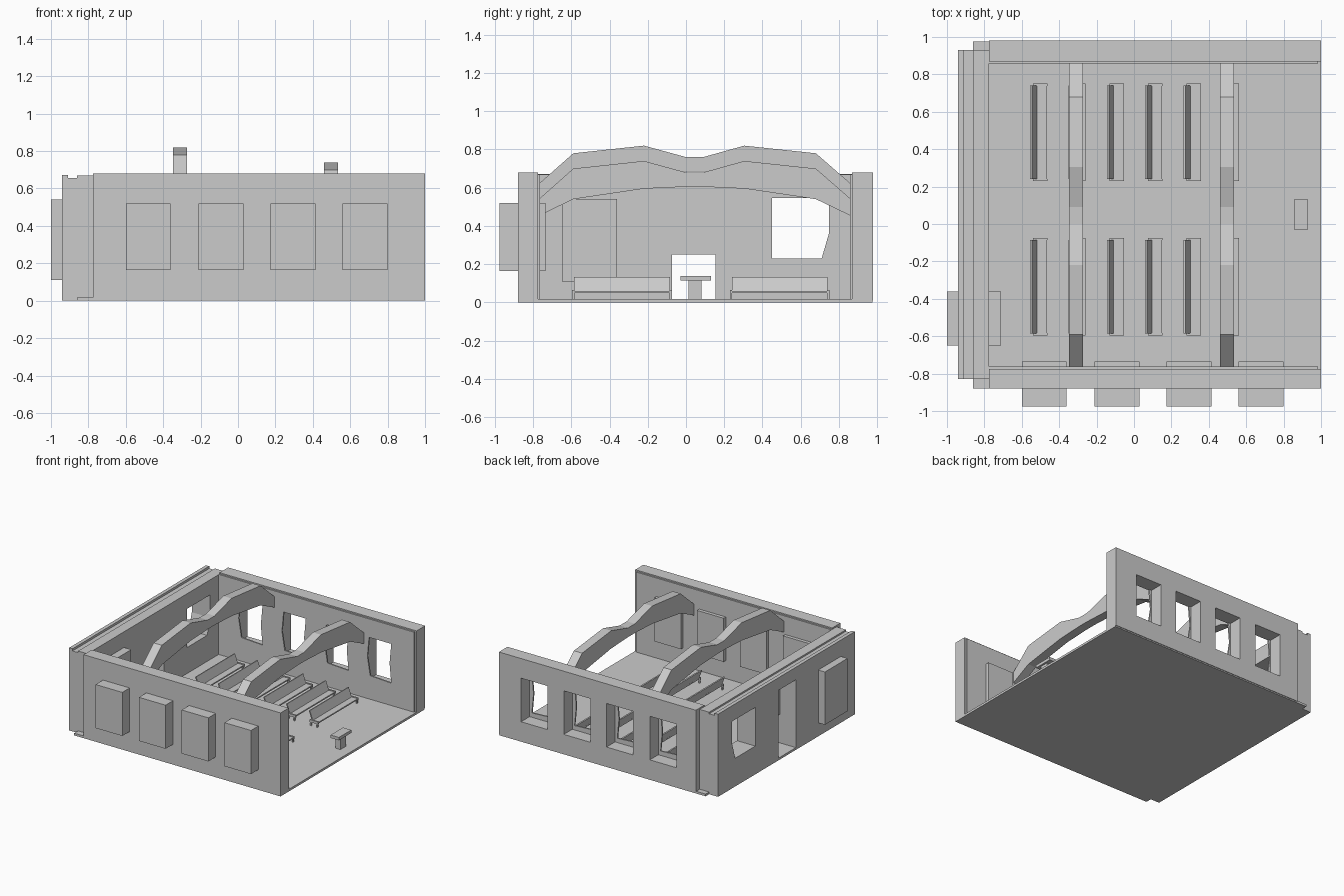
import bpy, bmesh
from mathutils import Vector


def prism(name, pts, axis, a, b):
    """Extrude a 2D outline along an axis: 'x' uses (y, z), 'y' uses (x, z), 'z' uses (x, y)."""
    def place(p, t):
        return {'x': (t, p[0], p[1]), 'y': (p[0], t, p[1]), 'z': (p[0], p[1], t)}[axis]
    bm = bmesh.new()
    lo = [bm.verts.new(place(p, a)) for p in pts]
    hi = [bm.verts.new(place(p, b)) for p in pts]
    bm.faces.new(lo)
    bm.faces.new(hi)
    n = len(pts)
    for i in range(n):
        j = (i + 1) % n
        bm.faces.new((lo[i], lo[j], hi[j], hi[i]))
    bmesh.ops.recalc_face_normals(bm, faces=bm.faces)
    me = bpy.data.meshes.new(name)
    bm.to_mesh(me)
    bm.free()
    ob = bpy.data.objects.new(name, me)
    bpy.context.collection.objects.link(ob)
    return ob


def box(name, x0, x1, y0, y1, z0, z1):
    return prism(name, [(x0, y0), (x1, y0), (x1, y1), (x0, y1)], 'z', z0, z1)


def cut(ob, cutters):
    """Boolean the cutters out of ob, then remove them."""
    bpy.context.view_layer.objects.active = ob
    for c in cutters:
        c.hide_render = True
        m = ob.modifiers.new("cut", 'BOOLEAN')
        m.operation = 'DIFFERENCE'
        m.solver = 'EXACT'
        m.object = c
        bpy.ops.object.modifier_apply(modifier=m.name)
        bpy.data.objects.remove(c)


WINDOWS = (-0.48, -0.09, 0.295, 0.68)

# floor slab with notched corners on the left
prism("floor", [(-0.86, -0.88), (1, -0.88), (1, 0.975), (-0.86, 0.975), (-0.86, 0.93),
                (-0.94, 0.93), (-0.94, -0.83), (-0.86, -0.83)], 'z', 0, 0.018)

# front wall, thin inner lining and solid window blocks
box("front_wall", -0.775, 1, -0.88, -0.775, 0.01, 0.68)
box("front_lining", -0.775, 0.985, -0.775, -0.763, 0.018, 0.67)
for x in WINDOWS:
    box("front_window_block", x - 0.12, x + 0.12, -0.975, -0.735, 0.165, 0.52)

# back wall with rectangular openings, lining with uneven openings
back = box("back_wall", -0.775, 1, 0.87, 0.98, 0.01, 0.68)
cut(back, [box("cutter", x - 0.12, x + 0.12, 0.8, 1.05, 0.165, 0.52) for x in WINDOWS])
lining = box("back_lining", -0.775, 0.985, 0.858, 0.87, 0.018, 0.67)
hole = [(-0.09, 0.21), (0.1, 0.2), (0.085, 0.36), (0.1, 0.52), (-0.1, 0.52), (-0.115, 0.36)]
cut(lining, [prism("cutter", [(x + px, pz) for px, pz in hole], 'y', 0.8, 0.9) for x in WINDOWS])

# left wall: grooved top, window and doorway
left = prism("left_wall", [(-0.94, 0.01), (-0.775, 0.01), (-0.775, 0.668), (-0.86, 0.668),
                           (-0.86, 0.655), (-0.91, 0.655), (-0.91, 0.673), (-0.94, 0.673)],
             'y', -0.83, 0.93)
cut(left, [
    prism("cutter", [(0.45, 0.23), (0.71, 0.23), (0.748, 0.36), (0.748, 0.545), (0.45, 0.545)],
          'x', -1.1, -0.7),
    box("cutter", -1.1, -0.7, -0.072, 0.155, 0.018, 0.57)])
box("door_upper_panel", -0.795, -0.777, -0.072, 0.155, 0.25, 0.57)
box("left_window_block", -1, -0.71, -0.65, -0.36, 0.11, 0.54)

# roof arches (underside, then top side)
ARCH = [(-0.765, 0.455), (-0.59, 0.54), (-0.22, 0.595), (0, 0.605), (0.09, 0.605), (0.31, 0.595),
        (0.68, 0.54), (0.858, 0.455), (0.858, 0.545), (0.68, 0.70), (0.305, 0.74), (0.09, 0.68),
        (0, 0.68), (-0.22, 0.74), (-0.59, 0.70), (-0.765, 0.545)]
for x, dz in ((-0.31, 0.08), (0.497, 0)):
    prism("roof_arch", [(y, z + dz) for y, z in ARCH], 'x', x - 0.037, x + 0.037)

# two columns of six pews
for i in range(6):
    x = -0.555 + 0.205 * i
    for y in (-0.335, 0.49):
        box("pew_seat", x + 0.025, x + 0.09, y - 0.25, y + 0.25, 0.05, 0.06)
        prism("pew_back", [(x, 0.13), (x + 0.01, 0.132), (x + 0.037, 0.058), (x + 0.027, 0.055)],
              'y', y - 0.25, y + 0.25)
        for s in (-1, 1):
            ye = y + s * 0.255
            box("pew_rail", x + 0.015, x + 0.092, ye - 0.006, ye + 0.006, 0.045, 0.065)
            for lx in (0.02, 0.075):
                box("pew_leg", x + lx, x + lx + 0.01, ye - 0.006, ye + 0.006, 0.018, 0.05)

# lectern near the open end
box("lectern_post", 0.87, 0.915, 0.012, 0.08, 0.018, 0.115)
box("lectern_top", 0.855, 0.93, -0.03, 0.13, 0.113, 0.137)
